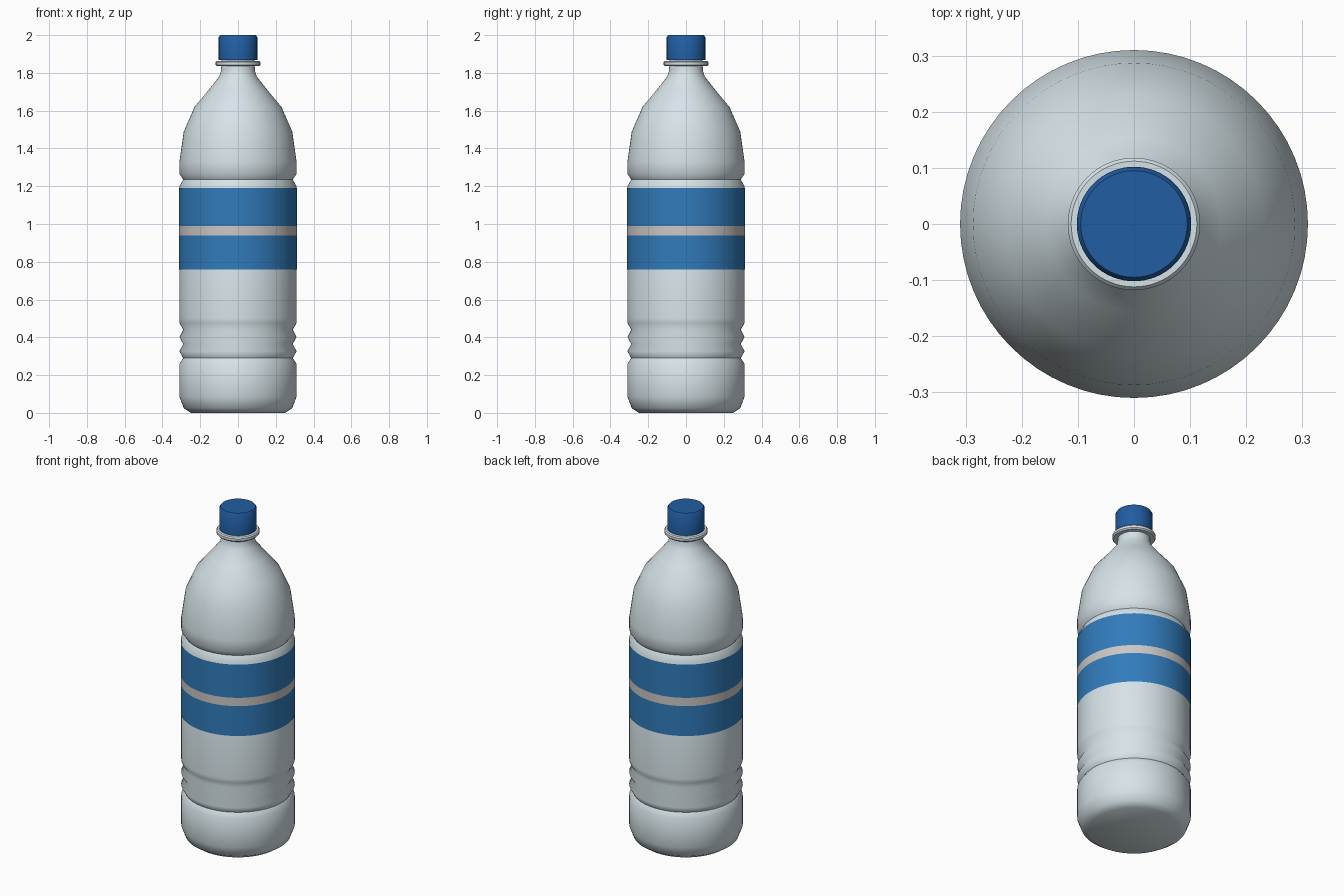
import bpy, bmesh, math

if "Cube" in bpy.data.objects:
    bpy.data.objects.remove(bpy.data.objects["Cube"])

SEGMENTS = 64


def material(name, rgb):
    m = bpy.data.materials.new(name)
    m.diffuse_color = (*rgb, 1)
    m.use_nodes = True
    m.node_tree.nodes["Principled BSDF"].inputs["Base Color"].default_value = m.diffuse_color
    return m


def lathe(name, profile, mat=None, angle=40):
    """Revolve (radius, z) points round the z axis; radius 0 makes a pole."""
    bm = bmesh.new()
    verts = [bm.verts.new((r, 0, z)) for r, z in profile]
    edges = [bm.edges.new(pair) for pair in zip(verts, verts[1:])]
    bmesh.ops.spin(bm, geom=verts + edges, cent=(0, 0, 0), axis=(0, 0, 1),
                   angle=math.tau, steps=SEGMENTS, use_duplicate=False)
    bmesh.ops.remove_doubles(bm, verts=bm.verts, dist=1e-5)
    bmesh.ops.recalc_face_normals(bm, faces=bm.faces)
    mesh = bpy.data.meshes.new(name)
    bm.to_mesh(mesh)
    bm.free()
    obj = bpy.data.objects.new(name, mesh)
    bpy.context.collection.objects.link(obj)
    if mat:
        mesh.materials.append(mat)
    bpy.ops.object.select_all(action='DESELECT')
    obj.select_set(True)
    bpy.context.view_layer.objects.active = obj
    bpy.ops.object.shade_smooth_by_angle(angle=math.radians(angle))
    return obj


plastic = material("clear_plastic", (0.67, 0.77, 0.81))
label_blue = material("label_blue", (0.03, 0.20, 0.50))
cap_blue = material("cap_blue", (0.015, 0.11, 0.36))
stripe_grey = material("stripe_grey", (0.60, 0.57, 0.56))

# Bottle body: base, three grip grooves, straight wall, shoulder and neck
R = 0.31
body = [(0, 0), (0.25, 0), (0.287, 0.025), (R, 0.085), (R, 0.26)]
for z in (0.29, 0.365, 0.44):
    body += [(0.29, z), (R, z + 0.036)]
body += [(R, 0.50), (R, 1.20), (0.29, 1.235), (R, 1.265), (R, 1.33),
         (0.287, 1.49), (0.23, 1.62), (0.155, 1.71), (0.10, 1.78),
         (0.09, 1.81), (0.088, 1.84), (0.088, 1.88), (0, 1.88)]
lathe("bottle_body", body, plastic, 62)

# Support ring on the neck
lathe("neck_ring", [(0.085, 1.836), (0.112, 1.836), (0.118, 1.843),
                    (0.118, 1.857), (0.112, 1.864), (0.085, 1.864)], plastic)

# Wrap-around label with a pale stripe
for name, low, high, mat in (("label_lower", 0.76, 0.94, label_blue),
                             ("label_stripe", 0.94, 0.99, stripe_grey),
                             ("label_upper", 0.99, 1.19, label_blue)):
    lathe(name, [(0.3125, low), (0.3125, high)], mat)

# Screw cap with a chamfered top
lathe("cap", [(0, 1.868), (0.102, 1.868), (0.102, 1.99), (0.095, 2.0), (0, 2.0)],
      cap_blue)
